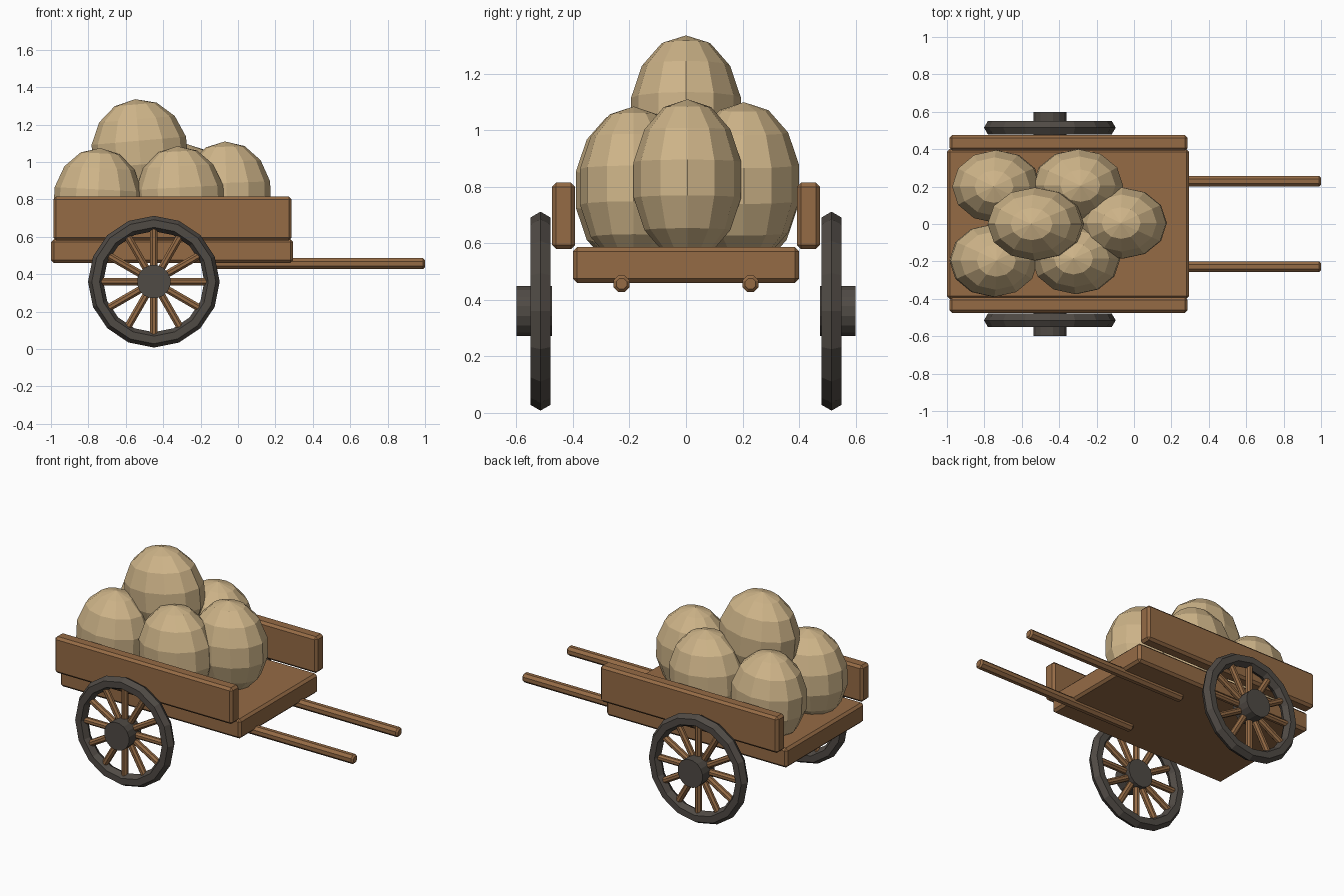
import bpy, bmesh, math
from mathutils import Matrix, Vector

default = bpy.data.objects.get("Cube")
if default:
    bpy.data.objects.remove(default, do_unlink=True)


def make_material(name, rgb):
    mat = bpy.data.materials.new(name)
    mat.use_nodes = True
    mat.diffuse_color = (*rgb, 1)
    mat.node_tree.nodes["Principled BSDF"].inputs["Base Color"].default_value = (*rgb, 1)
    return mat


WOOD = make_material("brown wood", (0.30, 0.147, 0.06))
IRON = make_material("dark iron", (0.08, 0.069, 0.059))
SACKCLOTH = make_material("tan sackcloth", (0.62, 0.46, 0.25))


def finish(name, bm, mat):
    bmesh.ops.recalc_face_normals(bm, faces=bm.faces[:])
    mesh = bpy.data.meshes.new(name)
    bm.to_mesh(mesh)
    bm.free()
    mesh.materials.append(mat)
    obj = bpy.data.objects.new(name, mesh)
    bpy.context.collection.objects.link(obj)
    return obj


def chamfer(obj, width):
    mod = obj.modifiers.new("chamfer", 'BEVEL')
    mod.width = width
    mod.segments = 1
    mod.limit_method = 'ANGLE'
    mod.angle_limit = math.radians(50)


def plank(name, low, high):
    low, high = Vector(low), Vector(high)
    bm = bmesh.new()
    bmesh.ops.create_cube(bm, size=1, matrix=Matrix.Translation((low + high) / 2)
                          @ Matrix.Diagonal((*(high - low), 1)))
    chamfer(finish(name, bm, WOOD), 0.015)


def add_rod(bm, start, end, radius, sides):
    # cylinder between two points
    start, end = Vector(start), Vector(end)
    axis = end - start
    turn = axis.to_track_quat('Z', 'Y').to_matrix().to_4x4()
    spin = Matrix.Rotation(math.pi / sides, 4, 'Z')
    bmesh.ops.create_cone(bm, cap_ends=True, segments=sides, radius1=radius, radius2=radius,
                          depth=axis.length,
                          matrix=Matrix.Translation((start + end) / 2) @ turn @ spin)


# Cart bed
plank("cart_bed", (-1, -0.4, 0.46), (0.295, 0.4, 0.587))

WHEEL_X, WHEEL_Z = -0.45, 0.36
for side, label in ((-1, "front"), (1, "back")):
    # Side boards
    ys = sorted((side * 0.392, side * 0.475))
    plank(label + "_side_board", (-0.987, ys[0], 0.58), (0.287, ys[1], 0.815))

    # Pulling shafts
    bm = bmesh.new()
    add_rod(bm, (-0.17, side * 0.228, 0.457), (1.0, side * 0.228, 0.457), 0.031, 8)
    chamfer(finish(label + "_shaft", bm, WOOD), 0.01)

    # Wheel rim
    wheel_y = side * 0.515
    bpy.ops.mesh.primitive_torus_add(location=(WHEEL_X, wheel_y, WHEEL_Z),
                                     rotation=(math.pi / 2, 0, 0), major_segments=16,
                                     minor_segments=6, major_radius=0.311, minor_radius=0.041)
    rim = bpy.context.object
    rim.name = label + "_wheel_rim"
    rim.data.materials.append(IRON)
    rim.data.shade_flat()

    # Spokes
    bm = bmesh.new()
    for i in range(12):
        angle = i * math.tau / 12
        out = Vector((math.cos(angle), 0, math.sin(angle)))
        hub_centre = Vector((WHEEL_X, wheel_y, WHEEL_Z))
        add_rod(bm, hub_centre + out * 0.06, hub_centre + out * 0.29, 0.021, 8)
    finish(label + "_wheel_spokes", bm, WOOD)

    # Hub
    bm = bmesh.new()
    add_rod(bm, (WHEEL_X, side * 0.475, WHEEL_Z), (WHEEL_X, side * 0.6, WHEEL_Z), 0.09, 16)
    finish(label + "_wheel_hub", bm, IRON)

# Sacks: centre, radii, tilt about y in degrees
sacks = {
    "sack_rear_front": ((-0.75, -0.195, 0.79), (0.24, 0.2, 0.285), 3),
    "sack_rear_back": ((-0.735, 0.2, 0.79), (0.24, 0.2, 0.285), -3),
    "sack_middle_front": ((-0.31, -0.185, 0.8), (0.24, 0.195, 0.285), -3),
    "sack_middle_back": ((-0.3, 0.205, 0.815), (0.245, 0.2, 0.285), 3),
    "sack_nose": ((-0.06, 0.005, 0.825), (0.24, 0.195, 0.285), -2),
    "sack_top": ((-0.525, 0, 1.05), (0.26, 0.2, 0.287), -5),
}
for name, (centre, radii, tilt) in sacks.items():
    bm = bmesh.new()
    bmesh.ops.create_uvsphere(bm, u_segments=12, v_segments=7, radius=1,
                              matrix=Matrix.Translation(centre)
                              @ Matrix.Rotation(math.radians(tilt), 4, 'Y')
                              @ Matrix.Diagonal((*radii, 1)))
    finish(name, bm, SACKCLOTH)
